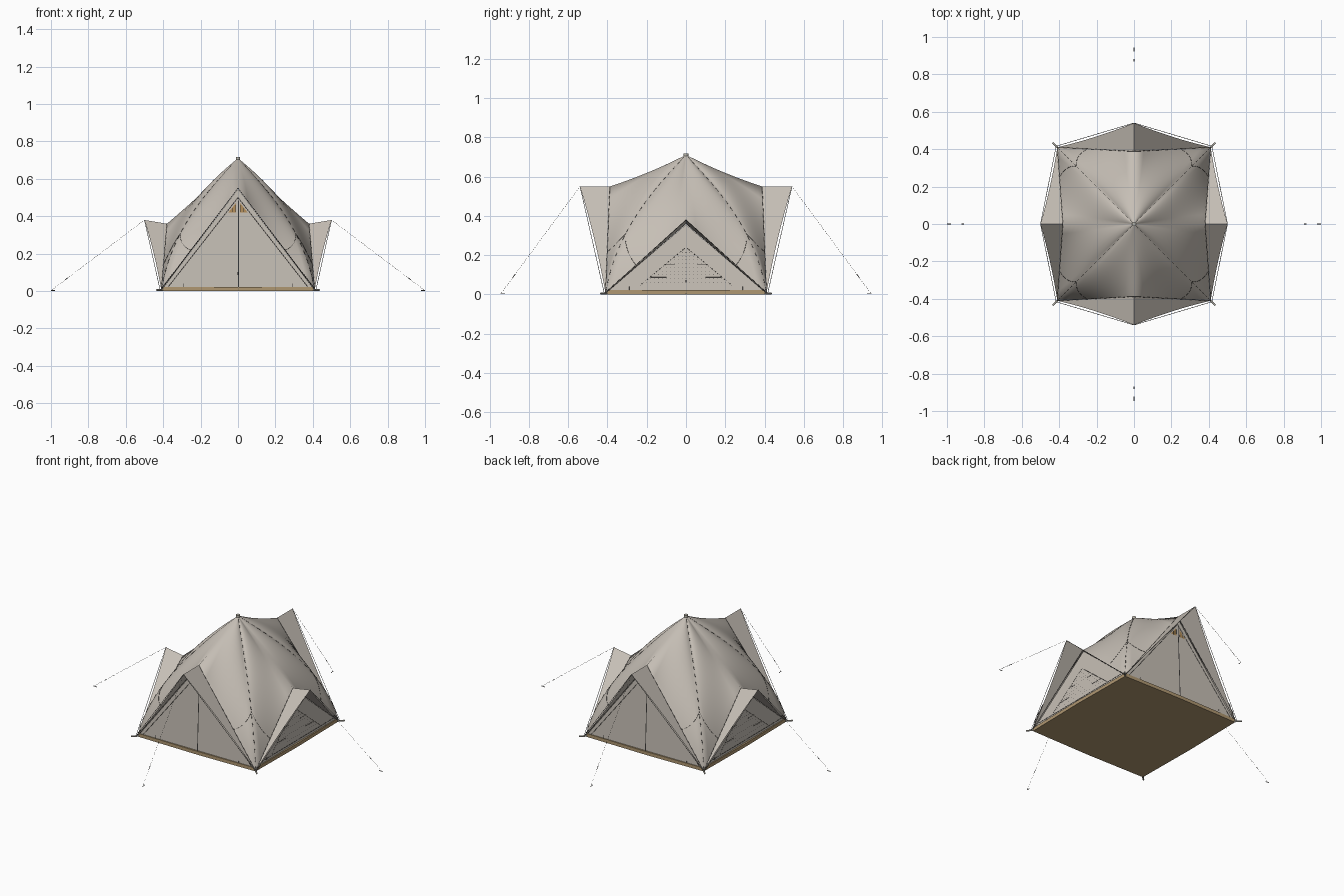
import bpy, bmesh, math
from mathutils import Vector

if "Cube" in bpy.data.objects:
    bpy.data.objects.remove(bpy.data.objects["Cube"])

def material(name, rgb):
    m = bpy.data.materials.new(name)
    m.diffuse_color = (*rgb, 1)
    m.use_nodes = True
    m.node_tree.nodes["Principled BSDF"].inputs["Base Color"].default_value = m.diffuse_color
    return m

CANVAS = material("canvas", (0.565, 0.52, 0.465))
SEAM = material("dark_seam", (0.04, 0.038, 0.035))
TRIM = material("grey_trim", (0.18, 0.175, 0.16))
GROUND = material("tan_groundsheet", (0.43, 0.31, 0.165))
VENT = material("ochre_vent", (0.45, 0.27, 0.10))
METAL = material("light_metal", (0.50, 0.48, 0.42))

def mesh_object(name, verts, faces, mat, smooth=False):
    me = bpy.data.meshes.new(name)
    bm = bmesh.new()
    vs = [bm.verts.new(v) for v in verts]
    for f in faces:
        bm.faces.new([vs[i] for i in f])
    bmesh.ops.remove_doubles(bm, verts=bm.verts, dist=1e-5)
    bmesh.ops.recalc_face_normals(bm, faces=bm.faces)
    for f in bm.faces:
        f.smooth = smooth
    bm.to_mesh(me)
    bm.free()
    me.materials.append(mat)
    ob = bpy.data.objects.new(name, me)
    bpy.context.collection.objects.link(ob)
    return ob

def cord(name, paths, radius, mat):
    """Thin round cord along one or more point paths."""
    cu = bpy.data.curves.new(name, 'CURVE')
    cu.dimensions = '3D'
    cu.bevel_depth = radius
    cu.bevel_resolution = 0
    cu.use_fill_caps = True
    for pts in paths:
        sp = cu.splines.new('POLY')
        sp.points.add(len(pts) - 1)
        for p, co in zip(sp.points, pts):
            p.co = (*co, 1)
    cu.materials.append(mat)
    ob = bpy.data.objects.new(name, cu)
    bpy.context.collection.objects.link(ob)

def dashes(a, b, count):
    a, b = Vector(a), Vector(b)
    return [(a.lerp(b, i / count), a.lerp(b, (i + 0.5) / count)) for i in range(count)]

def at(side, lateral, out, z):
    """Point relative to a side: 0 front, 1 right, 2 back, 3 left."""
    a = side * math.pi / 2
    return Vector((lateral * math.cos(a) + out * math.sin(a),
                   lateral * math.sin(a) - out * math.cos(a), z))

def bezier(pts, t):
    while len(pts) > 1:
        pts = [Vector(a).lerp(Vector(b), t) for a, b in zip(pts, pts[1:])]
    return pts[0]

APEX = (0, 0.71)
C = 0.41
SEAM_CURVE = (APEX, (0.14, 0.56), (0.355, 0.34), (C, 0.005))
ENDS = {  # ridge control, ridge root, awning tip, rope foot
    0: ((0.20, 0.61), (0.388, 0.55), (0.54, 0.55), 0.945),
    1: ((0.19, 0.52), (0.38, 0.36), (0.50, 0.38), 1.0)}

def ridge(side, t):
    r, z = bezier((APEX, ENDS[side % 2][0], ENDS[side % 2][1]), t)
    return at(side, 0, r, z)

def seam(side, sgn, t):
    r, z = bezier(SEAM_CURVE, t)
    return at(side, sgn * r, r, z)

def roof(side, sgn, t, s):
    p = ridge(side, t).lerp(seam(side, sgn, t), s)
    p.z += 0.38 * s * (1 - s) * t * (1 - t)
    return p

# Canopy: eight curved gores between ridges and corner seams
verts, faces = [], []
M, N = 16, 8
for side in range(4):
    for sgn in (-1, 1):
        base = len(verts)
        verts += [roof(side, sgn, max(i / M, 0.004), j / N)
                  for i in range(M + 1) for j in range(N + 1)]
        for i in range(M):
            for j in range(N):
                a = base + i * (N + 1) + j
                faces.append((a, a + 1, a + N + 2, a + N + 1))
mesh_object("canopy", verts, faces, CANVAS, True)

# Corner seams running from the apex, with reinforcement stitching
up = Vector((0, 0, 0.0005))
paths = []
for side in range(4):
    pts = [seam(side, 1, i / 40) + up for i in range(41)]
    paths += [pts[i:i + 2] for i in range(1, 40, 2)]
cord("corner_seams", paths, 0.0013, SEAM)
cord("corner_patch_stitching",
     [[roof(s, g, 0.66 + 0.34 * k / 10, 1 - 0.39 * k / 10) + up for k in range(11)]
      for s in range(4) for g in (-1, 1)], 0.0008, SEAM)

side_names = ("front", "right", "back", "left")
for side, label in enumerate(side_names):
    _, (rr, rz), (tr, tz), foot = ENDS[side % 2]
    top = rz - 0.004

    def wall(lat, z, lift=0.0):
        """Point on the sloping triangular wall."""
        return at(side, lat, C - 0.006 + (rr - C) * z / rz + lift, z)

    # Triangular wall
    mesh_object(label + "_wall", [wall(-C + 0.006, 0.012), wall(C - 0.006, 0.012), wall(0, top)],
                [(0, 1, 2)], CANVAS)

    # Awning: two panels with slightly hollow outer edges
    root, tip = at(side, 0, rr, rz), at(side, 0, tr, tz)
    av, af = [root, tip], []
    edge_lines = []
    for sgn in (-1, 1):
        corner = at(side, sgn * C, C, 0.005)
        outer = [tip.lerp(corner, k / 8) + (root - tip) * 0.22 * (k / 8) * (1 - k / 8)
                 for k in range(1, 9)]
        inner = [root.lerp(corner, k / 8) for k in range(1, 8)]
        b = len(av)
        av += outer + inner
        o = [1] + list(range(b, b + 8))
        n = [0] + list(range(b + 8, b + 15))
        for k in range(7):
            af.append((o[k], o[k + 1], n[k + 1], n[k]))
        af.append((o[7], o[8], n[7]))
        edge_lines.append([tip, at(side, sgn * (C + 0.006), C + 0.006, 0.004)])
    mesh_object(label + "_awning", av, af, CANVAS)
    cord(label + "_awning_edge_cords", edge_lines, 0.0014, TRIM)
    cord(label + "_awning_root_seams",
         [[root, at(side, g * C, C, 0.006)] for g in (-1, 1)], 0.0011, SEAM)

    # Guy rope, its slider and peg
    ground = at(side, 0, foot - 0.002, 0.004)
    cord(label + "_guy_rope", dashes(tip, ground, 60), 0.001, TRIM)
    cord(label + "_rope_slider", [[tip.lerp(ground, 0.82), tip.lerp(ground, 0.85)]], 0.0018, SEAM)
    cord(label + "_rope_peg", [[at(side, 0, foot - 0.022, 0.003), at(side, 0, foot, 0.003)]],
         0.0022, TRIM)

    # Wall details
    if side % 2 == 0:
        cord(label + "_door_seams",
             [[wall(0, 0.50, 0.001), wall(g * 0.375, 0.02, 0.001)] for g in (-1, 1)],
             0.001, SEAM)
        mesh_object(label + "_door_zip",
                    [wall(0, 0.02, 0.002), wall(0.005, 0.02, 0.002),
                     wall(0.005, 0.485, 0.002), wall(0, 0.485, 0.002)],
                    [(0, 1, 2, 3)], SEAM)
        for g, n in ((-1, "left"), (1, "right")):
            mesh_object(f"{label}_{n}_vent",
                        [wall(g * 0.012, 0.42, 0.002), wall(g * 0.052, 0.42, 0.002),
                         wall(g * 0.012, 0.47, 0.002)], [(0, 1, 2)], VENT)
            cord(f"{label}_{n}_vent_bars",
                 [[wall(g * x, 0.422, 0.002), wall(g * x, 0.472 - x * 0.9, 0.002)]
                  for x in (0.012, 0.031)], 0.001, SEAM)
    else:
        a, b, c = wall(-0.235, 0.045, 0.001), wall(0.235, 0.045, 0.001), wall(0, 0.24, 0.001)
        cord(label + "_window_stitching", dashes(a, c, 26) + dashes(b, c, 26), 0.0012, SEAM)
        cord(label + "_window_slits",
             [[wall(g * x, z, 0.001), wall(g * (x + w), z, 0.001)] for g in (-1, 1)
              for x, z, w in ((0.055, 0.153, 0.055), (0.10, 0.088, 0.08))], 0.001, SEAM)
        cord(label + "_wall_hem", [[wall(-0.37, 0.035, 0.001), wall(0.37, 0.035, 0.001)]],
             0.0012, SEAM)
        # Small mesh holes inside the window triangle
        hv = []
        for row in range(9):
            z = 0.06 + 0.019 * row
            half = int((0.235 * (0.24 - z) / 0.195 - 0.012) / 0.02)
            for k in range(-half, half + 1):
                hv += [wall(k * 0.02 + dx, z + dz, 0.001) for dx, dz in
                       ((-0.0015, 0), (0.0015, 0), (0.0015, 0.003), (-0.0015, 0.003))]
        mesh_object(label + "_window_mesh_holes", hv,
                    [(i, i + 1, i + 2, i + 3) for i in range(0, len(hv), 4)], SEAM)
    cord(label + "_wall_loops",
         [[wall(g * 0.29, 0.018, 0.002), wall(g * 0.29, 0.04, 0.002)] for g in (-1, 1)],
         0.0014, SEAM)

    # Corner peg strap
    cord(label + "_corner_strap", [[at(side, 0.40, 0.40, 0.005), at(side, 0.435, 0.435, 0.005)]],
         0.005, METAL)

# Groundsheet tray, edges bowed slightly outward
h, bow = 0.407, 0.413
ring = [(-h, -h), (0, -bow), (h, -h), (bow, 0), (h, h), (0, bow), (-h, h), (-bow, 0)]
mesh_object("groundsheet", [(x, y, z) for z in (0, 0.021) for x, y in ring],
            [tuple(range(7, -1, -1)), tuple(range(8, 16))]
            + [(i, (i + 1) % 8, 8 + (i + 1) % 8, 8 + i) for i in range(8)], GROUND)

# Peak cap
bpy.ops.mesh.primitive_cylinder_add(vertices=16, radius=0.012, depth=0.014, location=(0, 0, 0.711))
cap = bpy.context.object
cap.name = "peak_cap"
cap.data.materials.append(METAL)
bpy.ops.object.shade_smooth_by_angle()
